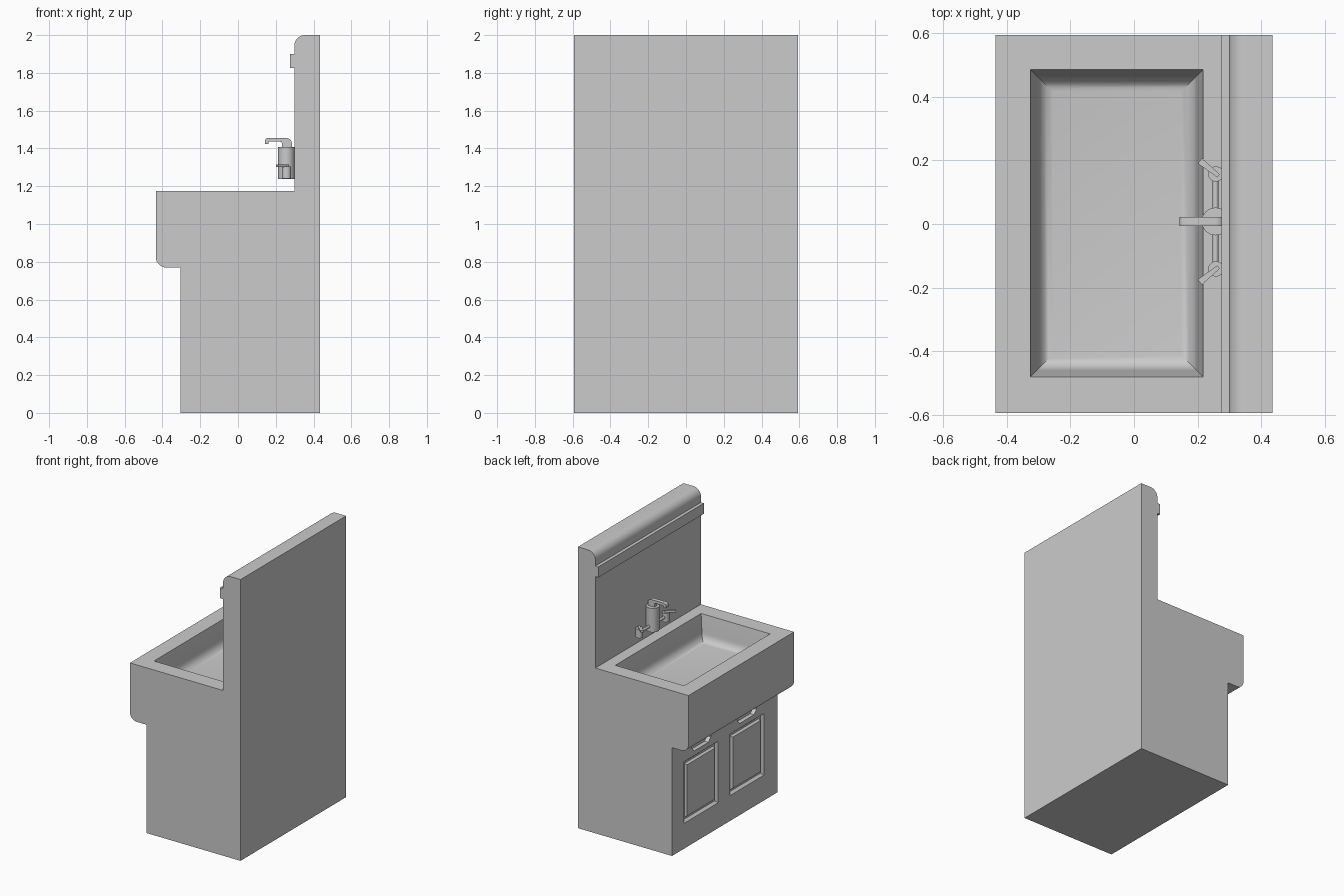
import bpy, bmesh, math

if "Cube" in bpy.data.objects:
    bpy.data.objects.remove(bpy.data.objects["Cube"])

HALF = 0.593   # half width along y
MID = 0.008    # y of tap and door symmetry line
FACE = -0.305  # cupboard front plane


def loft(name, loops, angle=35):
    """Skin a closed solid through equal-length point loops."""
    bm = bmesh.new()
    rings = [[bm.verts.new(p) for p in loop] for loop in loops]
    for a, b in zip(rings, rings[1:]):
        n = len(a)
        for i in range(n):
            bm.faces.new((a[i], a[(i + 1) % n], b[(i + 1) % n], b[i]))
    bm.faces.new(rings[0])
    bm.faces.new(rings[-1])
    bmesh.ops.recalc_face_normals(bm, faces=bm.faces[:])
    me = bpy.data.meshes.new(name)
    bm.to_mesh(me)
    bm.free()
    ob = bpy.data.objects.new(name, me)
    bpy.context.collection.objects.link(ob)
    smooth(ob, angle)
    return ob


def smooth(ob, angle=35):
    bpy.ops.object.select_all(action='DESELECT')
    ob.select_set(True)
    bpy.context.view_layer.objects.active = ob
    bpy.ops.object.shade_smooth_by_angle(angle=math.radians(angle))


def extrude_y(name, prof, y0, y1):
    return loft(name, [[(x, y, z) for x, z in prof] for y in (y0, y1)])


def arc(cx, cz, r, a0, a1, n=8):
    return [(cx + r * math.cos(math.radians(a0 + (a1 - a0) * i / n)),
             cz + r * math.sin(math.radians(a0 + (a1 - a0) * i / n))) for i in range(n + 1)]


def rect_yz(x, y, hw, z0, z1):
    return [(x, y - hw, z0), (x, y + hw, z0), (x, y + hw, z1), (x, y - hw, z1)]


def cylinder(name, x, y, r, z0, z1, n=32):
    circle = arc(x, y, r, 0, 360, n)[:-1]
    return loft(name, [[(a, b, z) for a, b in circle] for z in (z0, z1)])


def cut(target, cutter):
    cutter.hide_render = True
    mod = target.modifiers.new("cut", 'BOOLEAN')
    mod.object, mod.operation, mod.solver = cutter, 'DIFFERENCE', 'EXACT'
    bpy.context.view_layer.objects.active = target
    bpy.ops.object.modifier_apply(modifier=mod.name)
    bpy.data.objects.remove(cutter)


# Cabinet, basin block and back panel share one side profile
profile = [(FACE, 0), (0.435, 0), (0.435, 2.0)]
profile += arc(0.355, 1.943, 0.057, 90, 180)
profile += [(0.298, 1.175), (-0.435, 1.175)]
profile += arc(-0.38, 0.825, 0.055, 180, 270)
profile += [(FACE, 0.77)]
cabinet = extrude_y("sink_cabinet", profile, -HALF, HALF)

# Basin hollow: slanted walls curving into the floor
steps = [(-0.005, 1.20), (0, 1.175), (0.02, 1.06)]
steps += [(0.02 + 0.05 * (1 - math.cos(t * math.pi / 12)),
           1.06 - 0.06 * math.sin(t * math.pi / 12)) for t in range(1, 7)]
hollow = [[(-0.325 + d, -0.48 + d, z), (0.217 - d, -0.48 + d, z),
           (0.217 - d, 0.485 - d, z), (-0.325 + d, 0.485 - d, z)] for d, z in steps]
cut(cabinet, loft("basin_cutter", hollow))

for side in (1, -1):
    tag = "left" if side > 0 else "right"
    y = MID + side * 0.257
    # Door moulding: bevelled pocket with a raised panel inside
    cut(cabinet, loft("door_cutter", [rect_yz(FACE - 0.01, y, 0.191, 0.18, 0.618),
                                      rect_yz(FACE, y, 0.191, 0.18, 0.618),
                                      rect_yz(FACE + 0.018, y, 0.176, 0.195, 0.603)]))
    loft(tag + "_door_panel", [rect_yz(FACE + 0.022, y, 0.166, 0.205, 0.593),
                               rect_yz(FACE + 0.003, y, 0.154, 0.217, 0.581)])
    # Recessed finger pull
    pull = [(-0.08, 0.652), (0.08, 0.652), (0.108, 0.68), (0.108, 0.715), (-0.108, 0.715), (-0.108, 0.68)]
    cut(cabinet, loft("pull_cutter", [[(x, y + a, z) for a, z in pull]
                                      for x in (FACE - 0.01, FACE + 0.03)]))
smooth(cabinet)

# Ledge along the back panel
extrude_y("back_ledge", [(0.275, 1.825), (0.305, 1.825), (0.305, 1.9), (0.275, 1.9)], -HALF, HALF)

# Tap body and spout
cylinder("tap_body", 0.256, MID, 0.0435, 1.237, 1.407)
spout = [(0.233, 1.40), (0.285, 1.40)] + arc(0.257, 1.427, 0.028, 0, 90, 6)
spout += arc(0.158, 1.44, 0.015, 90, 180, 4) + [(0.143, 1.423), (0.16, 1.423), (0.162, 1.436)]
spout += [(0.222, 1.436), (0.231, 1.432), (0.233, 1.424)]
extrude_y("tap_spout", spout, MID - 0.0145, MID + 0.0145)

# Water pipe, valves and levers
ring = arc(0.256, 1.275, 0.009, 0, 360, 16)[:-1]
extrude_y("tap_pipe", ring, MID - 0.149, MID + 0.149)
for side in (1, -1):
    tag = "left" if side > 0 else "right"
    cylinder(tag + "_valve", 0.257, MID + side * 0.149, 0.024, 1.242, 1.305)
    lever = [(0.269, 0.148), (0.262, 0.138), (0.2, 0.182), (0.213, 0.199)]
    loft(tag + "_lever", [[(x, MID + side * b, z) for x, b in lever] for z in (1.302, 1.316)])
